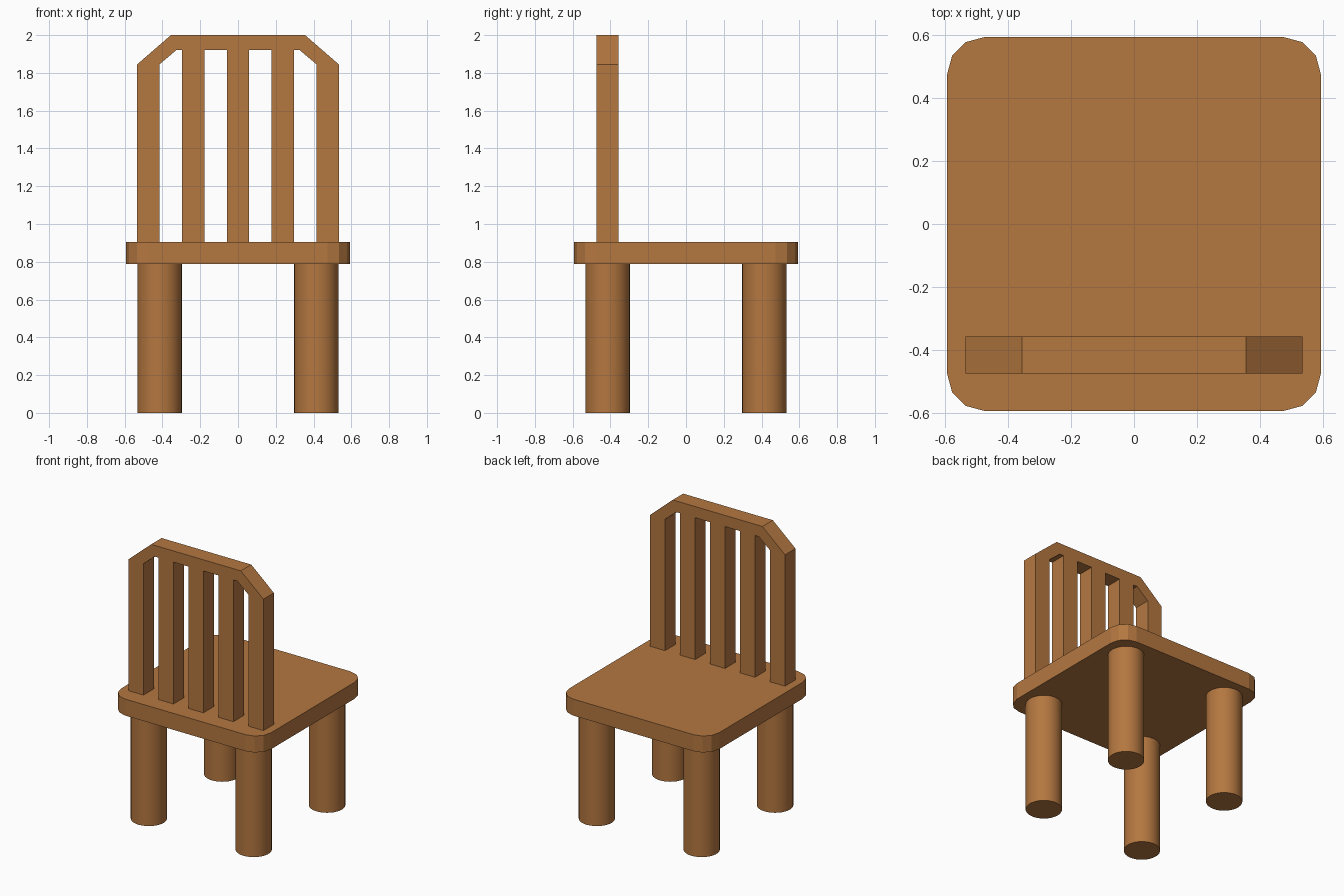
import bpy, bmesh
from math import sin, cos, radians
from mathutils import Vector

cube = bpy.data.objects.get("Cube")
if cube:
    bpy.data.objects.remove(cube, do_unlink=True)

wood = bpy.data.materials.new("warm_wood")
wood.use_nodes = True
colour = (0.456, 0.184, 0.051, 1)
wood.diffuse_color = colour
wood.node_tree.nodes["Principled BSDF"].inputs["Base Color"].default_value = colour


def prism(name, outline, direction):
    """Extrude a closed planar outline along a direction."""
    bm = bmesh.new()
    face = bm.faces.new([bm.verts.new(p) for p in outline])
    ext = bmesh.ops.extrude_face_region(bm, geom=[face], use_keep_orig=True)
    verts = [g for g in ext["geom"] if isinstance(g, bmesh.types.BMVert)]
    bmesh.ops.translate(bm, verts=verts, vec=Vector(direction))
    bmesh.ops.recalc_face_normals(bm, faces=bm.faces)
    mesh = bpy.data.meshes.new(name)
    bm.to_mesh(mesh)
    bm.free()
    mesh.materials.append(wood)
    obj = bpy.data.objects.new(name, mesh)
    bpy.context.collection.objects.link(obj)
    return obj


SEAT_BOTTOM, SEAT_TOP = 0.787, 0.905
BAR = 0.118            # bar thickness, corner radius and leg radius
BACK_Y = -0.475        # outer face of the backrest
POST_TOP = 1.845
RAIL_UNDER = 1.92

# Seat with chamfer-rounded corners
seat_outline = []
for corner, (sx, sy) in enumerate([(1, 1), (-1, 1), (-1, -1), (1, -1)]):
    for step in range(4):
        a = radians(corner * 90 + step * 30)
        seat_outline.append((sx * 0.475 + BAR * cos(a), sy * 0.475 + BAR * sin(a), SEAT_BOTTOM))
prism("seat", seat_outline, (0, 0, SEAT_TOP - SEAT_BOTTOM))

# Four round legs
for y, end in ((-0.415, "back"), (0.415, "front")):
    for x, side in ((-0.415, "right"), (0.415, "left")):
        bpy.ops.mesh.primitive_cylinder_add(vertices=32, radius=BAR, depth=SEAT_BOTTOM,
                                            location=(x, y, SEAT_BOTTOM / 2))
        leg = bpy.context.object
        leg.name = f"{end}_{side}_leg"
        leg.data.materials.append(wood)
        bpy.ops.object.shade_smooth_by_angle(angle=radians(30))


# Upright bars of the backrest
def upright(name, x, top):
    h = BAR / 2
    base = [(x - h, BACK_Y, SEAT_TOP), (x + h, BACK_Y, SEAT_TOP),
            (x + h, BACK_Y + BAR, SEAT_TOP), (x - h, BACK_Y + BAR, SEAT_TOP)]
    prism(name, base, (0, 0, top - SEAT_TOP))


upright("right_post", -0.475, POST_TOP)
upright("left_post", 0.475, POST_TOP)
for name, x in (("right_slat", -0.237), ("middle_slat", 0), ("left_slat", 0.237)):
    upright(name, x, RAIL_UNDER)

# Top rail with sloping ends, mirrored from half a profile
half = [(0.355, 2.0), (0.534, POST_TOP), (0.416, POST_TOP), (0.327, RAIL_UNDER)]
profile = half + [(-x, z) for x, z in reversed(half)]
prism("top_rail", [(x, BACK_Y, z) for x, z in profile], (0, BAR, 0))
